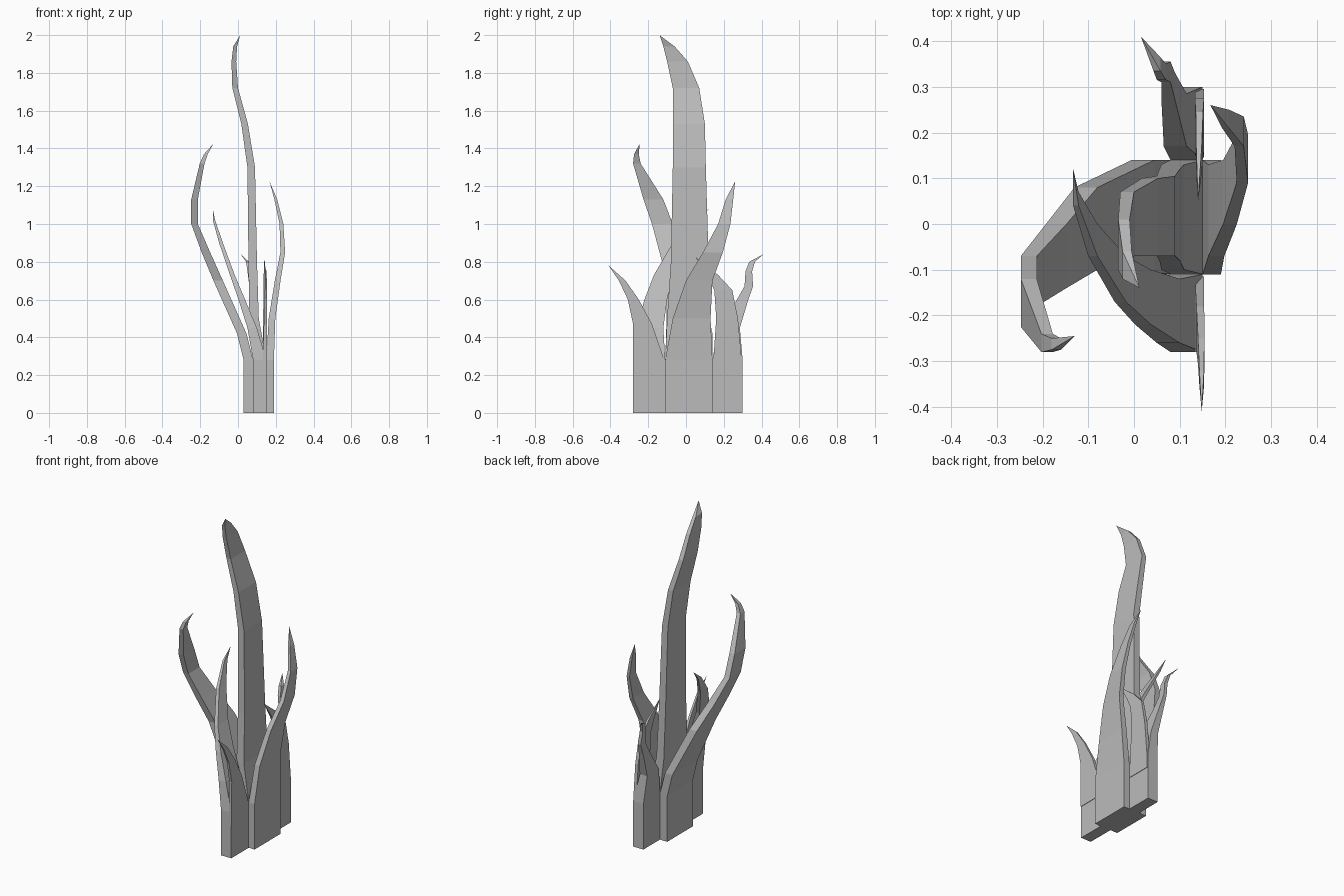
import bpy
import bmesh

default_cube = bpy.data.objects.get("Cube")
if default_cube:
    bpy.data.objects.remove(default_cube, do_unlink=True)

# Single plain grey for the whole plant
grey = bpy.data.materials.new("plain grey")
grey.use_nodes = True
grey.diffuse_color = (.5, .5, .5, 1)
grey.node_tree.nodes["Principled BSDF"].inputs["Base Color"].default_value = grey.diffuse_color


def blade(name, foot, stations, tip):
    """Loft a flat tapering blade through rectangular sections to a pointed tip.

    Each station is (height, middle x, thickness, front edge y, back edge y).
    The foot is the height at which the first section is repeated.
    """
    bm = bmesh.new()
    sections = [(foot,) + stations[0][1:]] + stations
    rings = []
    for height, middle, thickness, front, back in sections:
        left, right = middle - thickness / 2, middle + thickness / 2
        corners = [(left, front), (right, front), (right, back), (left, back)]
        rings.append([bm.verts.new((x, y, height)) for x, y in corners])

    # Side walls between neighbouring sections
    for lower, upper in zip(rings, rings[1:]):
        for side in range(4):
            following = (side + 1) % 4
            bm.faces.new((lower[side], lower[following], upper[following], upper[side]))

    # Closed foot and pointed tip
    bm.faces.new(list(reversed(rings[0])))
    point = bm.verts.new(tip)
    for side in range(4):
        bm.faces.new((rings[-1][side], rings[-1][(side + 1) % 4], point))

    bmesh.ops.recalc_face_normals(bm, faces=bm.faces[:])
    mesh = bpy.data.meshes.new(name)
    bm.to_mesh(mesh)
    bm.free()
    mesh.materials.append(grey)
    plant_part = bpy.data.objects.new(name, mesh)
    bpy.context.scene.collection.objects.link(plant_part)
    return plant_part


# Tall central blade
blade("tall_centre_blade", 0, [
    (.28, .115, .07, -.11, .14),
    (.5, .085, .05, -.1, .13),
    (.8, .078, .045, -.08, .12),
    (1.3, .07, .04, -.07, .105),
    (1.53, .035, .035, -.07, .1),
    (1.72, -.015, .03, -.07, .07),
    (1.86, -.022, .025, -.1, .01),
    (1.94, -.015, .02, -.12, -.06),
], (.012, -.14, 2))

# Long blade sweeping out to one side and forward
blade("sweeping_side_blade", 0, [
    (.28, .055, .05, -.11, .14),
    (.42, .02, .05, -.105, .14),
    (.7, -.105, .05, -.1, .08),
    (.85, -.17, .045, -.14, 0),
    (1, -.23, .035, -.18, -.07),
    (1.13, -.23, .035, -.225, -.12),
    (1.32, -.19, .025, -.28, -.24),
    (1.37, -.17, .02, -.275, -.25),
], (-.13, -.245, 1.425))

# Opposite side blade leaning backward
blade("leaning_side_blade", 0, [
    (.28, .17, .04, -.11, .14),
    (.5, .18, .035, -.07, .13),
    (.7, .21, .03, 0, .14),
    (.85, .237, .025, .09, .195),
    (1, .23, .02, .17, .235),
    (1.13, .2, .015, .21, .25),
], (.167, .26, 1.225))

# Front blade crossing behind the tall one
blade("front_crossing_blade", 0, [
    (.28, .115, .07, -.28, -.11),
    (.45, .075, .05, -.26, -.12),
    (.6, .02, .035, -.22, -.1),
    (.73, -.03, .025, -.17, -.07),
    (.9, -.09, .02, -.07, 0),
    (1.02, -.127, .012, .04, .07),
], (-.133, .12, 1.08))

# Thin front spike curving forward
blade("front_spike", .2, [
    (.28, .143, .02, -.28, -.115),
    (.47, .145, .017, -.28, -.18),
    (.6, .147, .014, -.308, -.25),
    (.7, .148, .01, -.355, -.32),
], (.148, -.41, .78))

# Back blade with a hooked end
blade("back_hooked_blade", 0, [
    (.28, .115, .07, .14, .3),
    (.45, .09, .05, .17, .285),
    (.6, .075, .03, .27, .33),
    (.67, .07, .02, .31, .355),
    (.75, .06, .02, .315, .35),
    (.8, .05, .015, .335, .365),
], (.015, .41, .84))

# Thin back spike curling toward the middle
blade("back_spike", .2, [
    (.28, .143, .02, .145, .295),
    (.5, .143, .02, .16, .275),
    (.65, .143, .016, .15, .245),
    (.73, .142, .012, .11, .17),
], (.14, .05, .825))
